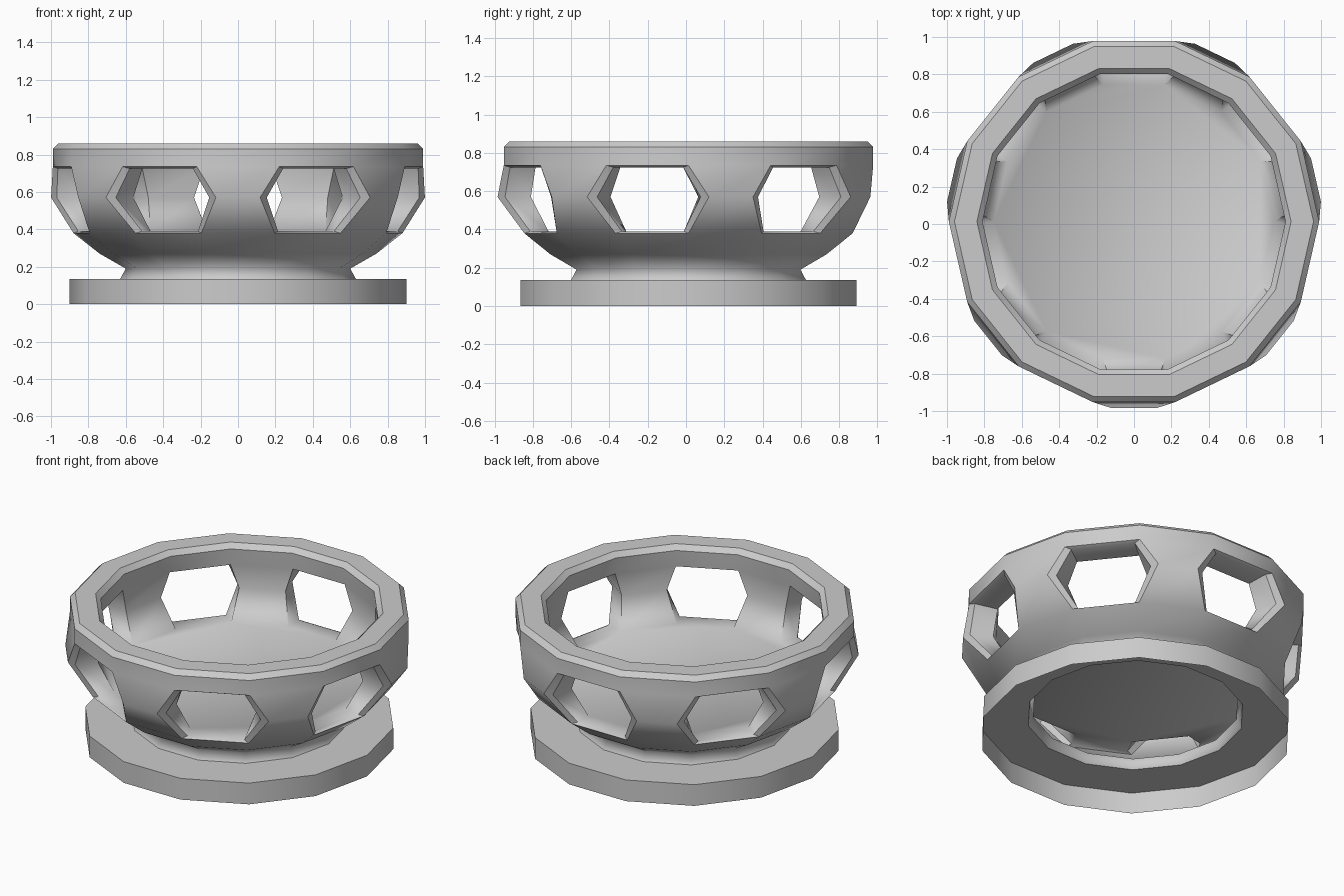
import bpy, bmesh, math
from mathutils import Vector

if "Cube" in bpy.data.objects:
    bpy.data.objects.remove(bpy.data.objects["Cube"])

N = 14
STEP = 2 * math.pi / N
Y0 = 0.013  # the seven-fold body is centred by its bounding box


def ring(bm, r, z, shift=0.0):
    """14-sided ring; shift spreads vertices away from the window facets."""
    s = math.radians(shift)
    out = []
    for k in range(N):
        a = k * STEP + (s if k % 2 == 0 else -s)
        out.append(bm.verts.new((r * math.cos(a), r * math.sin(a) + Y0, z)))
    return out


def band(bm, a, b, skip=False):
    """Quads between two rings, leaving odd facets open for windows."""
    for k in range(N):
        if skip and k % 2:
            continue
        j = (k + 1) % N
        bm.faces.new((a[k], a[j], b[j], b[k]))


def finish(bm, name, soft=()):
    """Make the object; horizontal edges at the soft heights stay smooth."""
    bmesh.ops.recalc_face_normals(bm, faces=bm.faces[:])
    me = bpy.data.meshes.new(name)
    bm.to_mesh(me)
    bm.free()
    ob = bpy.data.objects.new(name, me)
    bpy.context.collection.objects.link(ob)
    bpy.ops.object.select_all(action='DESELECT')
    ob.select_set(True)
    bpy.context.view_layer.objects.active = ob
    bpy.ops.object.shade_smooth_by_angle(angle=math.radians(40))
    for e in me.edges:
        za, zb = (me.vertices[i].co.z for i in e.vertices)
        if any(abs(za - s) < 1e-4 and abs(zb - s) < 1e-4 for s in soft):
            e.use_edge_sharp = False
    return ob


# Bowl: outer wall, rim, inner wall and raised floor (radius, z, shift)
profile = [
    (0.63, 0.135, 0), (0.60, 0.19, 0), (0.74, 0.27, 0),
    (0.88, 0.38, 0), (1.005, 0.57, 6.1), (0.99, 0.735, 0),
    (0.99, 0.83, 0), (0.96, 0.86, 0), (0.84, 0.86, 0), (0.81, 0.83, 0),
    (0.82, 0.725, 0), (0.835, 0.57, 3.5), (0.75, 0.39, 0),
]
bm = bmesh.new()
rings = [ring(bm, *p) for p in profile]
open_bands = {3, 4, 10, 11}
for i in range(len(rings) - 1):
    band(bm, rings[i], rings[i + 1], i in open_bands)
bm.faces.new(rings[-1])

# Hexagonal windows: chamfered frame, then jambs to the inner wall
for k in range(1, N, 2):
    j = (k + 1) % N
    mid = (k + 0.5) * STEP
    n = Vector((math.cos(mid), math.sin(mid), 0))
    t = Vector((-n.y, n.x, 0))
    outer = [rings[3][k], rings[3][j], rings[4][j],
             rings[5][j], rings[5][k], rings[4][k]]
    inner = [rings[12][k], rings[12][j], rings[11][j],
             rings[10][j], rings[10][k], rings[11][k]]
    frame = []
    for o, i in zip(outer, inner):
        side = (o.co - Vector((0, Y0, 0))).dot(t)
        p = o.co - t * side * 0.15 - n * 0.02
        p.z = i.co.z
        frame.append(bm.verts.new(p))
    for a, b in ((outer, frame), (frame, inner)):
        for m in range(6):
            q = (m + 1) % 6
            bm.faces.new((a[m], a[q], b[q], b[m]))
finish(bm, "bowl", soft=(0.19, 0.39, 0.57))

# Base: skirt wall and flat top, open underneath and in the middle
bm = bmesh.new()
rs = [ring(bm, r, z) for r, z in ((0.90, 0.0), (0.90, 0.135), (0.63, 0.135))]
for i in range(2):
    band(bm, rs[i], rs[i + 1])
finish(bm, "base_ring")
